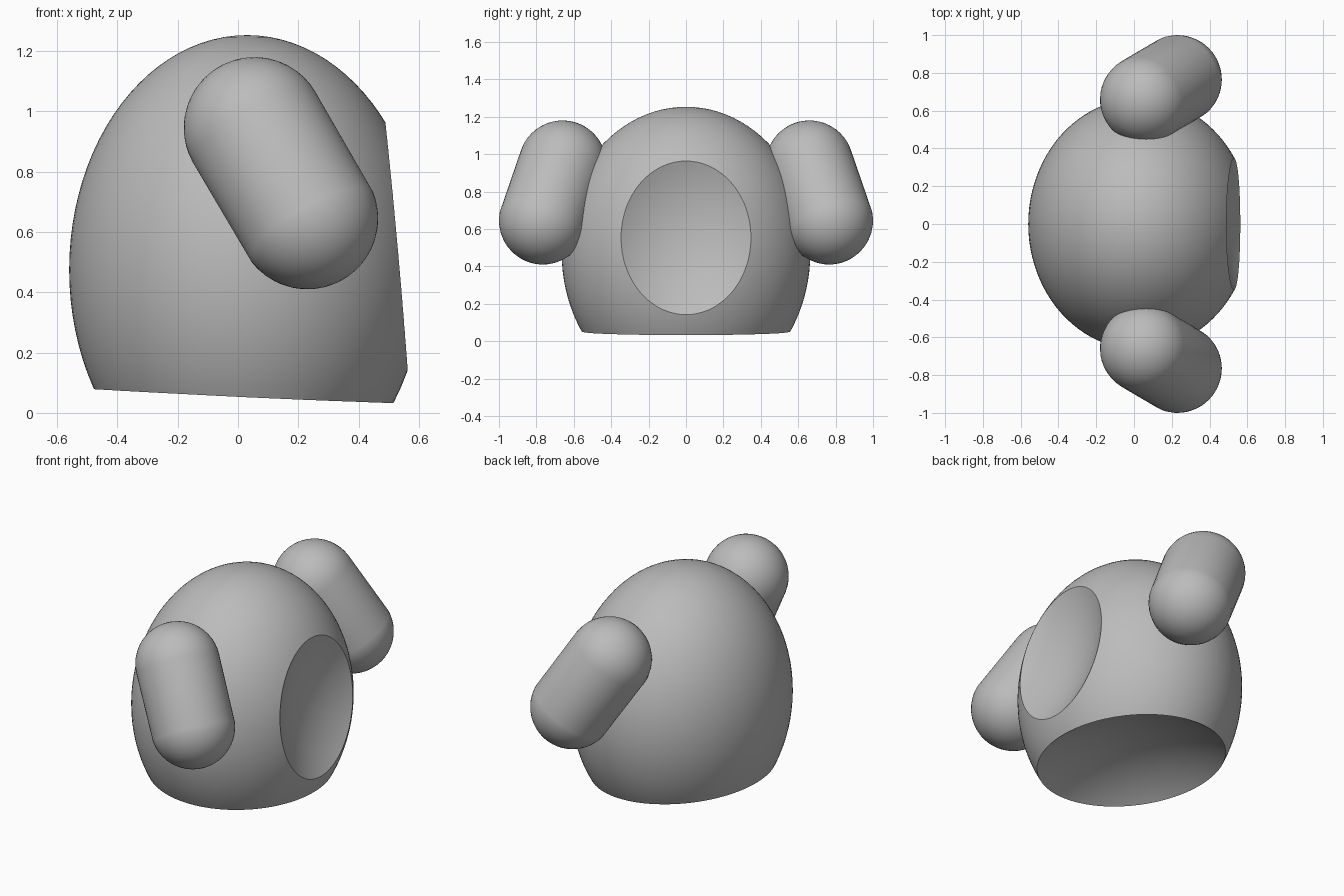
import bpy
import bmesh
from mathutils import Vector

cube = bpy.data.objects.get("Cube")
if cube:
    bpy.data.objects.remove(cube, do_unlink=True)

# Single plain grey for every part
grey = bpy.data.materials.new("plain_grey")
grey.use_nodes = True
grey.diffuse_color = (0.5, 0.5, 0.5, 1)
grey.node_tree.nodes["Principled BSDF"].inputs["Base Color"].default_value = (0.5, 0.5, 0.5, 1)


def ball(name, centre, radii, tilt=0.0, segments=96):
    """Ellipsoid tilted about the y axis."""
    bpy.ops.mesh.primitive_uv_sphere_add(segments=segments, ring_count=segments // 2, location=centre)
    obj = bpy.context.object
    obj.name = name
    obj.scale = radii
    obj.rotation_euler.y = tilt
    obj.data.materials.append(grey)
    return obj


def activate(obj):
    bpy.ops.object.select_all(action='DESELECT')
    obj.select_set(True)
    bpy.context.view_layer.objects.active = obj


def carve(obj, cutter):
    """Subtract the cutter from obj, then discard it."""
    cutter.hide_render = True
    activate(obj)
    mod = obj.modifiers.new("carve", 'BOOLEAN')
    mod.operation = 'DIFFERENCE'
    mod.solver = 'EXACT'
    mod.object = cutter
    bpy.ops.object.modifier_apply(modifier=mod.name)
    bpy.data.objects.remove(cutter, do_unlink=True)


def smooth(obj):
    activate(obj)
    bpy.ops.object.shade_smooth_by_angle(angle=0.5)


def capsule(name, start, end, radius):
    """Round-ended bar between two sphere centres."""
    start, end = Vector(start), Vector(end)
    axis = end - start
    bm = bmesh.new()
    bmesh.ops.create_uvsphere(bm, u_segments=48, v_segments=24, radius=radius)
    # Stretch the sphere by opening it at the equator
    for v in bm.verts:
        if v.co.z > radius * 0.01:
            v.co.z += axis.length
    mesh = bpy.data.meshes.new(name)
    bm.to_mesh(mesh)
    bm.free()
    mesh.materials.append(grey)
    obj = bpy.data.objects.new(name, mesh)
    bpy.context.collection.objects.link(obj)
    obj.location = start
    obj.rotation_mode = 'QUATERNION'
    obj.rotation_quaternion = axis.to_track_quat('Z', 'Y')
    smooth(obj)
    return obj


# Egg-shaped body with a shallow side dish and a hollowed base
body = ball("body", (0.03, 0, 0.475), (0.59, 0.665, 0.778))
carve(body, ball("dish_cutter", (1.409, 0, 0.632), (0.978, 0.81, 0.978), -0.092, 160))
carve(body, ball("base_cutter", (-0.015, 0, -0.67), (0.88, 0.98, 0.88), 0, 128))
smooth(body)

# Slanted arms, mirrored front to back
for name, side in (("front_arm", -1), ("back_arm", 1)):
    capsule(name, (0.055, side * 0.66, 0.945), (0.23, side * 0.765, 0.645), 0.235)
